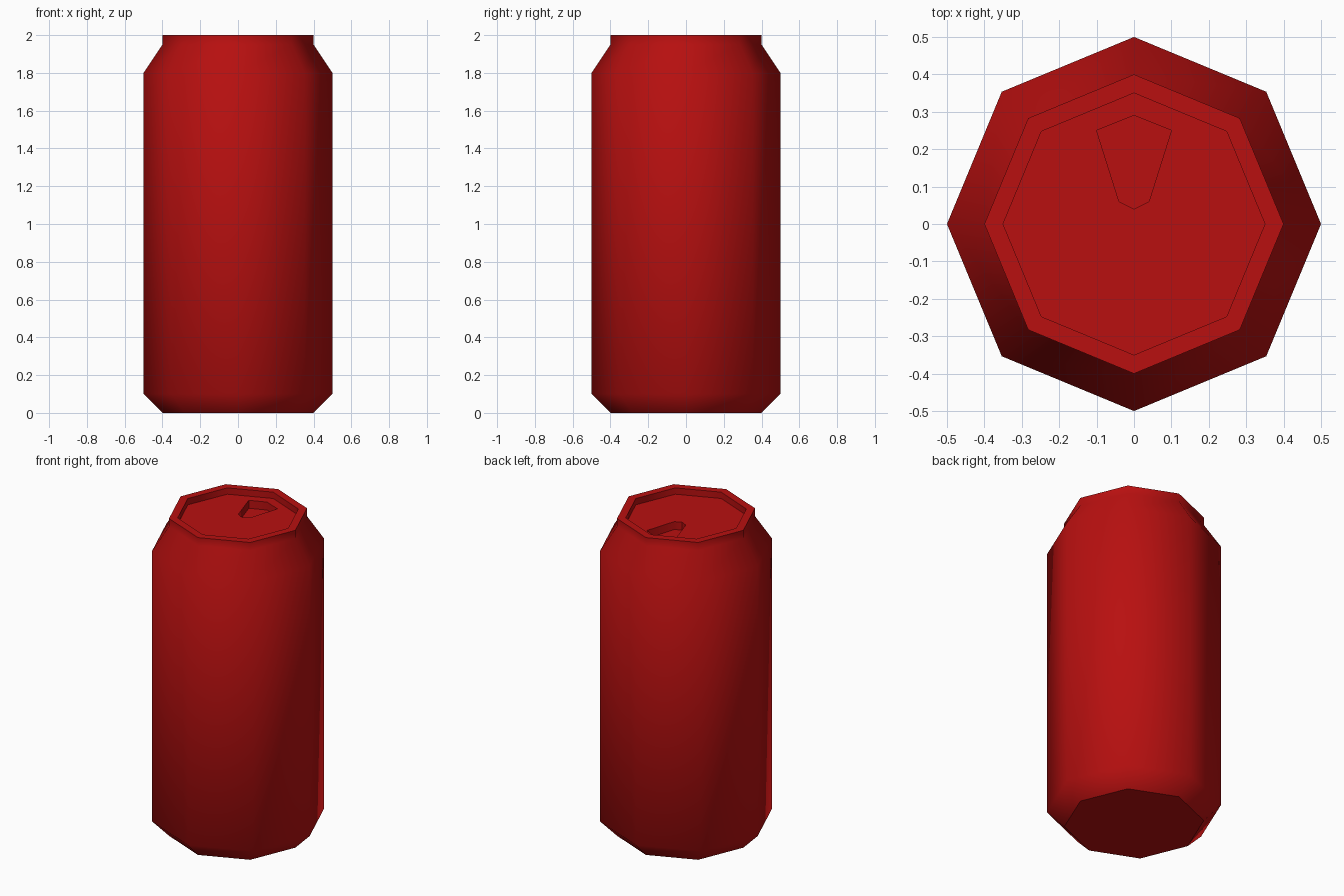
import bpy
import bmesh
from math import cos, sin, pi, radians

cube = bpy.data.objects.get("Cube")
if cube:
    bpy.data.objects.remove(cube, do_unlink=True)

# Single painted colour
RED = (0.48, 0.005, 0.005, 1.0)
red = bpy.data.materials.new("red paint")
red.use_nodes = True
red.diffuse_color = RED
red.node_tree.nodes["Principled BSDF"].inputs["Base Color"].default_value = RED

SIDES = 8
LID_Z = 1.96
PIT_Z = 1.91

# Radius and height, from the base up over the rim and down to the lid
profile = [(0.4, 0), (0.5, 0.1), (0.5, 1.8), (0.4, 1.95),
           (0.4, 2), (0.35, 2), (0.35, LID_Z)]

# Right half of the drinking opening, mirrored for the left
half = [(0.1, 0.25), (0.04, 0.06)]
opening = [(0, 0.29)] + half + [(0, 0.04)] + [(-x, y) for x, y in reversed(half)]


def ring(bm, points, z):
    return [bm.verts.new((x, y, z)) for x, y in points]


def octagon(radius):
    return [(radius * cos(2 * pi * i / SIDES), radius * sin(2 * pi * i / SIDES))
            for i in range(SIDES)]


def skin(bm, lower, upper):
    n = len(lower)
    for i in range(n):
        j = (i + 1) % n
        bm.faces.new((lower[i], lower[j], upper[j], upper[i]))


def loop_edges(bm, verts):
    return [bm.edges.get((v, verts[i - 1])) for i, v in enumerate(verts)]


bm = bmesh.new()

# Body, shoulder and rim
rings = [ring(bm, octagon(r), z) for r, z in profile]
for lower, upper in zip(rings, rings[1:]):
    skin(bm, lower, upper)
bm.faces.new(rings[0])

# Sunken opening with upright walls and a flat floor
mouth = ring(bm, opening, LID_Z)
floor = ring(bm, opening, PIT_Z)
skin(bm, floor, mouth)
bm.faces.new(floor)

# Lid around the opening
bmesh.ops.triangle_fill(bm, use_beauty=True, normal=(0, 0, 1),
                        edges=loop_edges(bm, rings[-1]) + loop_edges(bm, mouth))
bmesh.ops.recalc_face_normals(bm, faces=bm.faces)

mesh = bpy.data.meshes.new("can_body")
bm.to_mesh(mesh)
bm.free()
mesh.materials.append(red)
can = bpy.data.objects.new("can_body", mesh)
bpy.context.collection.objects.link(can)

# Soft sides, crisp base and rim
bpy.ops.object.select_all(action="DESELECT")
can.select_set(True)
bpy.context.view_layer.objects.active = can
bpy.ops.object.shade_smooth_by_angle(angle=radians(46))
